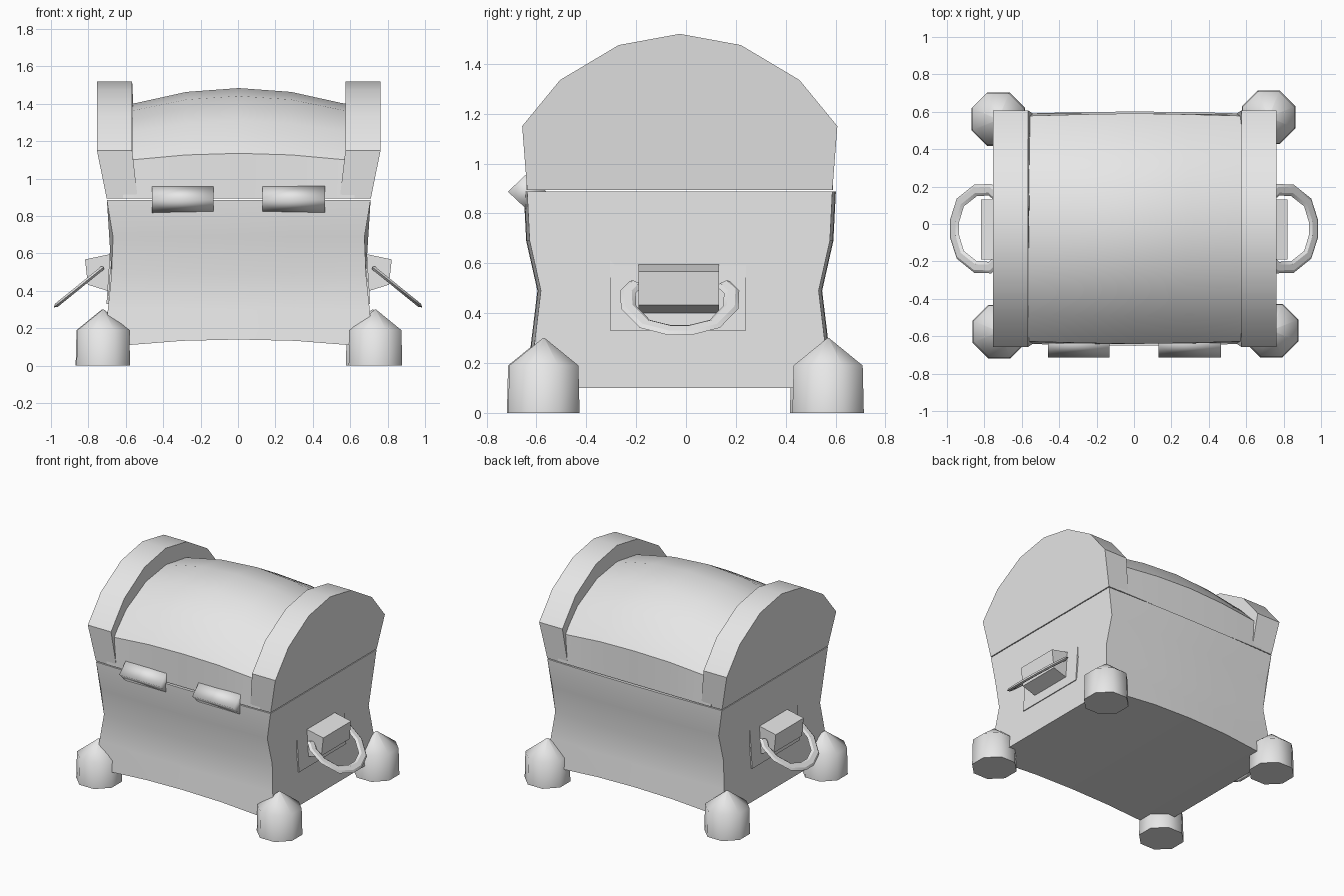
import bpy, bmesh, math
from mathutils import Vector

old = bpy.data.objects.get("Cube")
if old:
    bpy.data.objects.remove(old, do_unlink=True)

GREY = (0.8, 0.8, 0.8, 1)
mat = bpy.data.materials.new("plain grey")
mat.use_nodes = True
mat.diffuse_color = GREY
mat.node_tree.nodes["Principled BSDF"].inputs["Base Color"].default_value = GREY


def finish(obj, angle=40):
    obj.data.materials.clear()
    obj.data.materials.append(mat)
    bpy.ops.object.select_all(action="DESELECT")
    obj.select_set(True)
    bpy.context.view_layer.objects.active = obj
    bpy.ops.object.shade_smooth_by_angle(angle=math.radians(angle))


def loft(name, rings, angle=40):
    """Skin closed rings of equal length and cap both ends."""
    bm = bmesh.new()
    rows = [[bm.verts.new(p) for p in ring] for ring in rings]
    n = len(rows[0])
    for a, b in zip(rows, rows[1:]):
        for i in range(n):
            j = (i + 1) % n
            bm.faces.new((a[i], a[j], b[j], b[i]))
    bm.faces.new(rows[0])
    bm.faces.new(rows[-1])
    bmesh.ops.recalc_face_normals(bm, faces=bm.faces)
    mesh = bpy.data.meshes.new(name)
    bm.to_mesh(mesh)
    bm.free()
    obj = bpy.data.objects.new(name, mesh)
    bpy.context.collection.objects.link(obj)
    finish(obj, angle)
    return obj


MID = -0.025   # centre of the chest in y
SEAM = 0.89    # height of the opening

# Chest base: pinched waist, slightly bowed front and back, arched underside
waist = [(0.10, 0.72, 0.60), (0.30, 0.70, 0.58), (0.49, 0.68, 0.557),
         (0.69, 0.672, 0.602), (SEAM - 0.003, 0.705, 0.612)]
rings = []
for f in (-1, -0.42, 0, 0.42, 1):
    bow = 1 - f * f
    side = []
    for k, (z, hx, hy) in enumerate(waist):
        lift = 0.04 * bow if k == 0 else 0
        side.append((f * hx + 0.004, hy + 0.014 * bow, z + lift))
    front = [(x, MID - h, z) for x, h, z in side]
    back = [(x, MID + h, z) for x, h, z in reversed(side)]
    rings.append(front + back)
loft("chest_base", rings)

# Lid arch as half width and height, mirrored in y
half_arch = [(0.612, SEAM + 0.003), (0.632, 1.15), (0.48, 1.335), (0.245, 1.475)]
arch = [(-y, z) for y, z in half_arch] + [(0, 1.52)] + list(reversed(half_arch))

# Lid barrel: swells towards the middle
rings = []
for x, sy, sz in ((-0.62, 0.945, 0.80), (-0.55, 0.955, 0.815), (-0.28, 0.967, 0.91),
                  (0, 0.975, 0.943), (0.28, 0.967, 0.91), (0.55, 0.955, 0.815),
                  (0.62, 0.945, 0.80)):
    ring = []
    for y, z in arch:
        wide = 1.005 if z < 1 else sy
        ring.append((x + 0.004, MID + y * wide, SEAM + 0.003 + (z - SEAM - 0.003) * sz))
    rings.append(ring)
loft("lid_barrel", rings)

# Raised rims at both ends of the lid, narrowing to the seam
for s, label in ((1, "left"), (-1, "right")):
    inner = [(s * (0.54 if z < 1 else 0.57) + 0.004, MID + y, z) for y, z in arch]
    outer = [(s * (0.706 if z < 1 else 0.758) + 0.004, MID + y, z) for y, z in arch]
    loft(label + "_lid_rim", [inner, outer])

# Feet: eight-sided posts with pointed caps
feet = {"front_left": (0.735, -0.57), "front_right": (-0.72, -0.575),
        "back_left": (0.72, 0.57), "back_right": (-0.725, 0.56)}
for label, (cx, cy) in feet.items():
    rings = []
    for r, z in ((0.155, 0), (0.15, 0.19), (0.004, 0.30)):
        rings.append([(cx + r * math.cos(math.tau * (i + 0.5) / 8),
                       cy + r * math.sin(math.tau * (i + 0.5) / 8), z) for i in range(8)])
    loft(label + "_foot", rings, 50)

# Two four-sided barrels across the front of the seam
for label, a, b in (("left", 0.13, 0.465), ("right", -0.46, -0.13)):
    section = [(-0.632, 0.965), (-0.714, 0.887), (-0.632, 0.81), (-0.56, 0.887)]
    loft(label + "_front_clasp", [[(x, y, z) for y, z in section] for x in (a, b)], 95)


def side_prism(name, s, section, y0, y1):
    loft(name, [[(s * x + 0.002, y, z) for x, z in section] for y in (y0, y1)], 30)


# Side plates, handle blocks and hanging handles
for s, label in ((1, "left"), (-1, "right")):
    side_prism(label + "_side_plate", s,
               [(0.683, 0.675), (0.705, 0.33), (0.695, 0.33), (0.673, 0.675)], -0.305, 0.24)
    side_prism(label + "_handle_block", s,
               [(0.82, 0.568), (0.805, 0.433), (0.62, 0.375), (0.62, 0.61)], -0.19, 0.132)

    half = [(0.02, 0.175), (0.07, 0.208), (0.17, 0.205), (0.275, 0.14), (0.315, 0.04)]
    path = half + [(u, -v) for u, v in reversed(half)]
    curve = bpy.data.curves.new(label + "_handle", "CURVE")
    curve.dimensions = "3D"
    curve.bevel_depth = 0.032
    curve.bevel_resolution = 1
    curve.use_fill_caps = True
    spline = curve.splines.new("POLY")
    spline.points.add(len(path) - 1)
    for point, (u, v) in zip(spline.points, path):
        point.co = (s * u, v, 0, 1)
    ring = bpy.data.objects.new(label + "_handle", curve)
    bpy.context.collection.objects.link(ring)
    ring.location = (s * 0.715, MID, 0.53)
    ring.rotation_euler = (0, s * math.radians(39), 0)
    ring.scale = (1, 1, 0.4)
    bpy.ops.object.select_all(action="DESELECT")
    ring.select_set(True)
    bpy.context.view_layer.objects.active = ring
    bpy.ops.object.convert(target="MESH")
    finish(bpy.context.view_layer.objects.active, 50)
